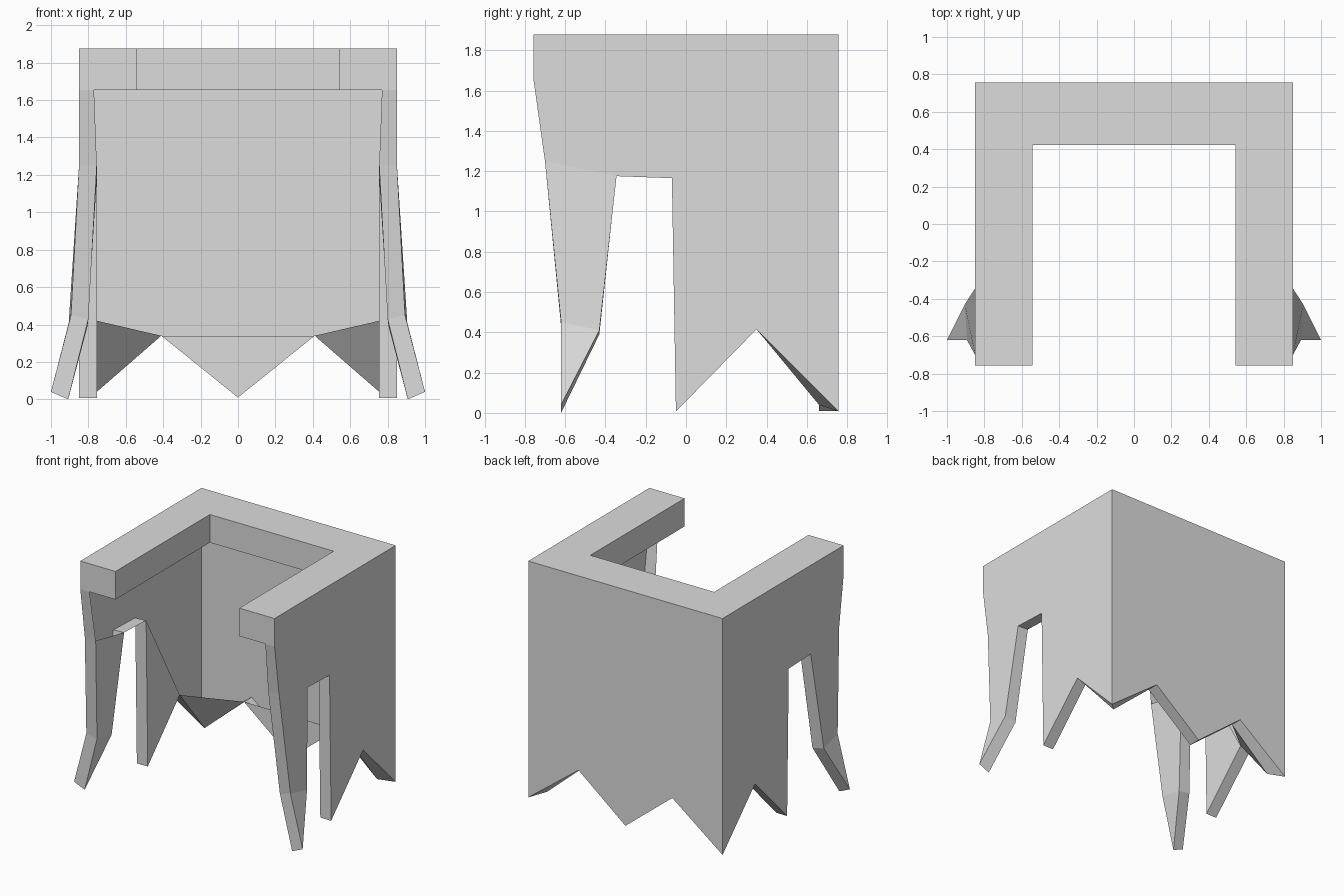
import bpy
import bmesh
from mathutils import Vector

cube = bpy.data.objects.get("Cube")
if cube:
    bpy.data.objects.remove(cube, do_unlink=True)

grey = bpy.data.materials.new("light_grey")
grey.use_nodes = True
grey.diffuse_color = (0.72, 0.72, 0.72, 1)
grey.node_tree.nodes["Principled BSDF"].inputs["Base Color"].default_value = (0.72, 0.72, 0.72, 1)

OUT, IN = 0.85, 0.755          # outer sheet and inner strand half widths
BACK, BACK_IN = 0.757, 0.66    # outer sheet and inner strand back faces
FRONT = -0.757
RIM, TOP = 1.655, 1.877


def finish(name, bm):
    mesh = bpy.data.meshes.new(name)
    bm.to_mesh(mesh)
    bm.free()
    mesh.materials.append(grey)
    obj = bpy.data.objects.new(name, mesh)
    bpy.context.collection.objects.link(obj)


def sheet(name, outer, inner, outer_loops, inner_loops, hem, outward):
    """Thin outer sheet with a folded-in hem and inner faces on the strands only."""
    bm = bmesh.new()
    a = [bm.verts.new(p) for p in outer]
    b = {i: bm.verts.new(inner[i]) for i in hem}
    faces = [bm.faces.new([a[i] for i in l]) for l in outer_loops]
    for l in inner_loops:
        bm.faces.new([b[i] for i in l])
    for i, j in zip(hem, hem[1:]):
        bm.faces.new([a[i], a[j], b[j], b[i]])
    bmesh.ops.recalc_face_normals(bm, faces=bm.faces)
    if faces[0].normal.dot(Vector(outward)) < 0:
        bmesh.ops.reverse_faces(bm, faces=bm.faces)
    finish(name, bm)


# U-shaped top rim
u = [(-OUT, FRONT), (-0.542, FRONT), (-0.542, 0.422), (0.542, 0.422),
     (0.542, FRONT), (OUT, FRONT), (OUT, BACK), (-OUT, BACK)]
bm = bmesh.new()
base = bm.faces.new([bm.verts.new((x, y, RIM)) for x, y in u])
raised = bmesh.ops.extrude_face_region(bm, geom=[base], use_keep_orig=True)["geom"]
for v in raised:
    if isinstance(v, bmesh.types.BMVert):
        v.co.z = TOP
bmesh.ops.recalc_face_normals(bm, faces=bm.faces)
finish("top_rim", bm)

# Back wall with a zigzag hem: x, outer z, inner z
zigzag = [(-1, RIM, RIM), (1, RIM, RIM), (1, 0.007, 0.04), (0.41, 0.34, 0.34),
          (0, 0.01, 0.01), (-0.41, 0.34, 0.34), (-1, 0.007, 0.04)]
sheet("back_wall",
      [(x * OUT if abs(x) == 1 else x, BACK, zo) for x, zo, zi in zigzag],
      [(x * IN if abs(x) == 1 else x, BACK_IN, zi) for x, zo, zi in zigzag],
      [range(7)], [(3, 4, 5)], range(2, 7), (0, 1, 0))

# Side walls: y, outer z, outer x, inner x, inner z
side = [
    (FRONT, RIM, OUT, 0.77, RIM),
    (-0.70, 1.25, OUT, IN, 1.25),
    (-0.345, 1.175, OUT, IN, 1.18),
    (-0.07, 1.165, OUT, IN, 1.17),
    (-0.05, 0.007, OUT, IN, 0.007),
    (0.35, 0.415, OUT, IN, 0.42),
    (BACK, 0.007, OUT, IN, 0.04),
    (BACK, RIM, OUT, IN, RIM),
    # flared front strand
    (-0.62, 0.45, 0.893, 0.80, 0.43),
    (-0.43, 0.41, 0.905, 0.805, 0.39),
    (-0.62, 0.04, 1.0, 0.908, 0.0),
]
strand = [(1, 8, 9, 2), (8, 10, 9)]
for label, s in (("left", 1), ("right", -1)):
    sheet(label + "_wall",
          [(s * xo, y, zo) for y, zo, xo, xi, zi in side],
          [(s * xi, min(y, BACK_IN), zi) for y, zo, xo, xi, zi in side],
          [range(8)] + strand, strand + [(3, 4, 5)],
          [0, 1, 8, 10, 9, 2, 3, 4, 5, 6], (s, 0, 0))

    # Inner face of the back corner strand
    bm = bmesh.new()
    pts = [(s * IN, 0.35, 0.42), (s * 0.41, BACK_IN, 0.34), (s * IN, BACK_IN, 0.04)]
    bm.faces.new([bm.verts.new(p) for p in pts[::s]])
    finish(label + "_corner_strand", bm)
